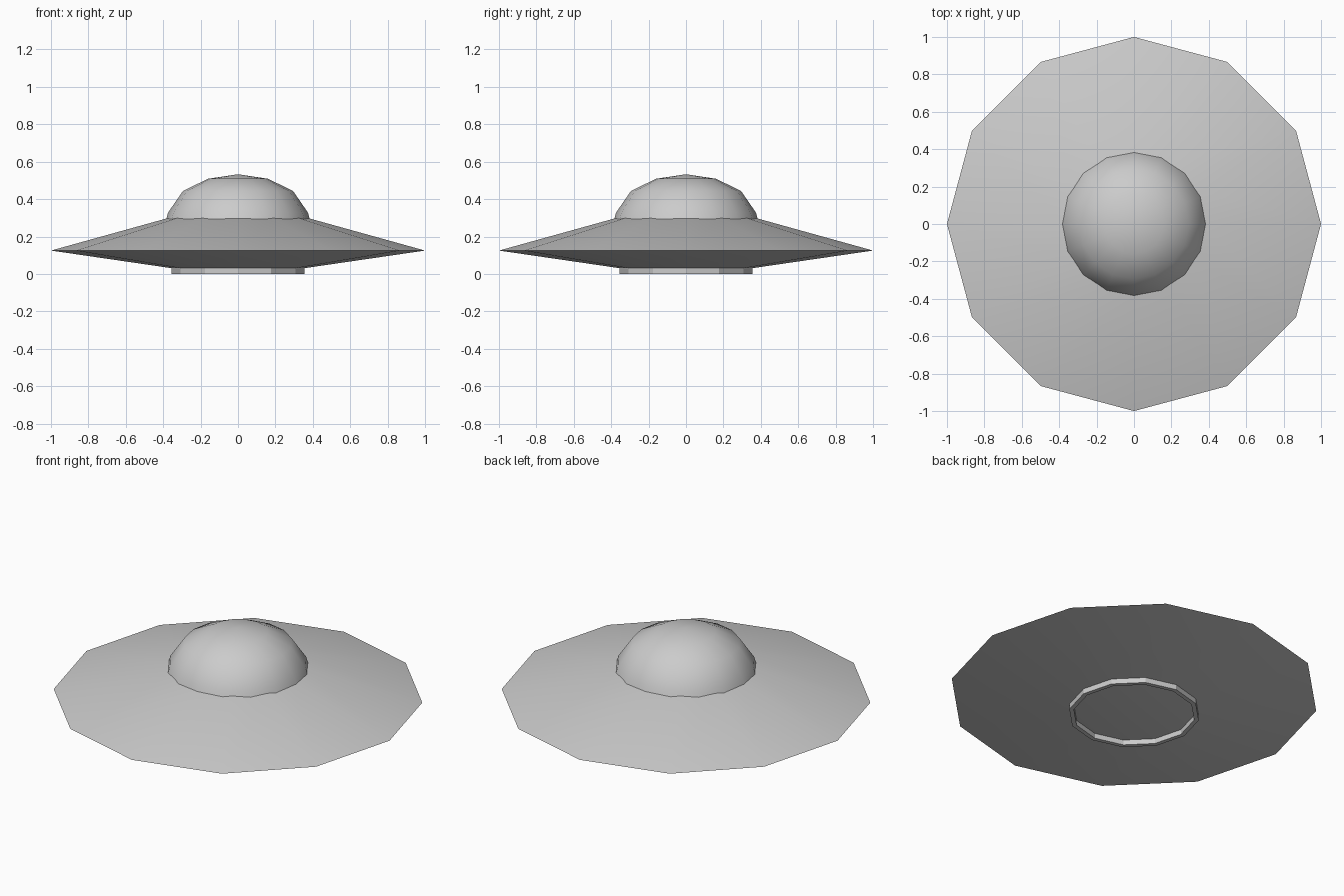
import bpy, bmesh
from math import sin, cos, tau, radians

if "Cube" in bpy.data.objects:
    bpy.data.objects.remove(bpy.data.objects["Cube"])


def lathe(name, profile, sides, closed=False, angle=30):
    """Revolve (radius, z) points about z; radius 0 makes a single pole."""
    bm = bmesh.new()
    rings = []
    for r, z in profile:
        if r == 0:
            rings.append([bm.verts.new((0, 0, z))] * sides)
        else:
            rings.append([bm.verts.new((r * cos(tau * i / sides), r * sin(tau * i / sides), z))
                          for i in range(sides)])
    pairs = list(zip(rings, rings[1:]))
    if closed:
        pairs.append((rings[-1], rings[0]))
    for a, b in pairs:
        for i in range(sides):
            j = (i + 1) % sides
            quad = list(dict.fromkeys((a[i], a[j], b[j], b[i])))
            bm.faces.new(quad)
    bmesh.ops.recalc_face_normals(bm, faces=bm.faces)
    mesh = bpy.data.meshes.new(name)
    bm.to_mesh(mesh)
    bm.free()
    obj = bpy.data.objects.new(name, mesh)
    bpy.context.collection.objects.link(obj)
    bpy.ops.object.select_all(action='DESELECT')
    obj.select_set(True)
    bpy.context.view_layer.objects.active = obj
    bpy.ops.object.shade_smooth_by_angle(angle=radians(angle))
    return obj


# Twelve-sided disc: underside, sharp rim, sloping top
lathe("saucer_hull", [(0, 0.03), (0.35, 0.03), (1.0, 0.125), (0.37, 0.30), (0, 0.30)], 12, angle=20)

# Low ring under the hull, open in the middle
lathe("base_ring", [(0.355, 0.035), (0.355, 0), (0.33, 0), (0.33, 0.035)], 12, closed=True, angle=20)

# Smooth cockpit dome sunk into the hull
lathe("cockpit_dome", [(0, 0.533), (0.16, 0.509), (0.294, 0.444), (0.374, 0.328),
                       (0.395, 0.25), (0, 0.25)], 16, angle=45)
